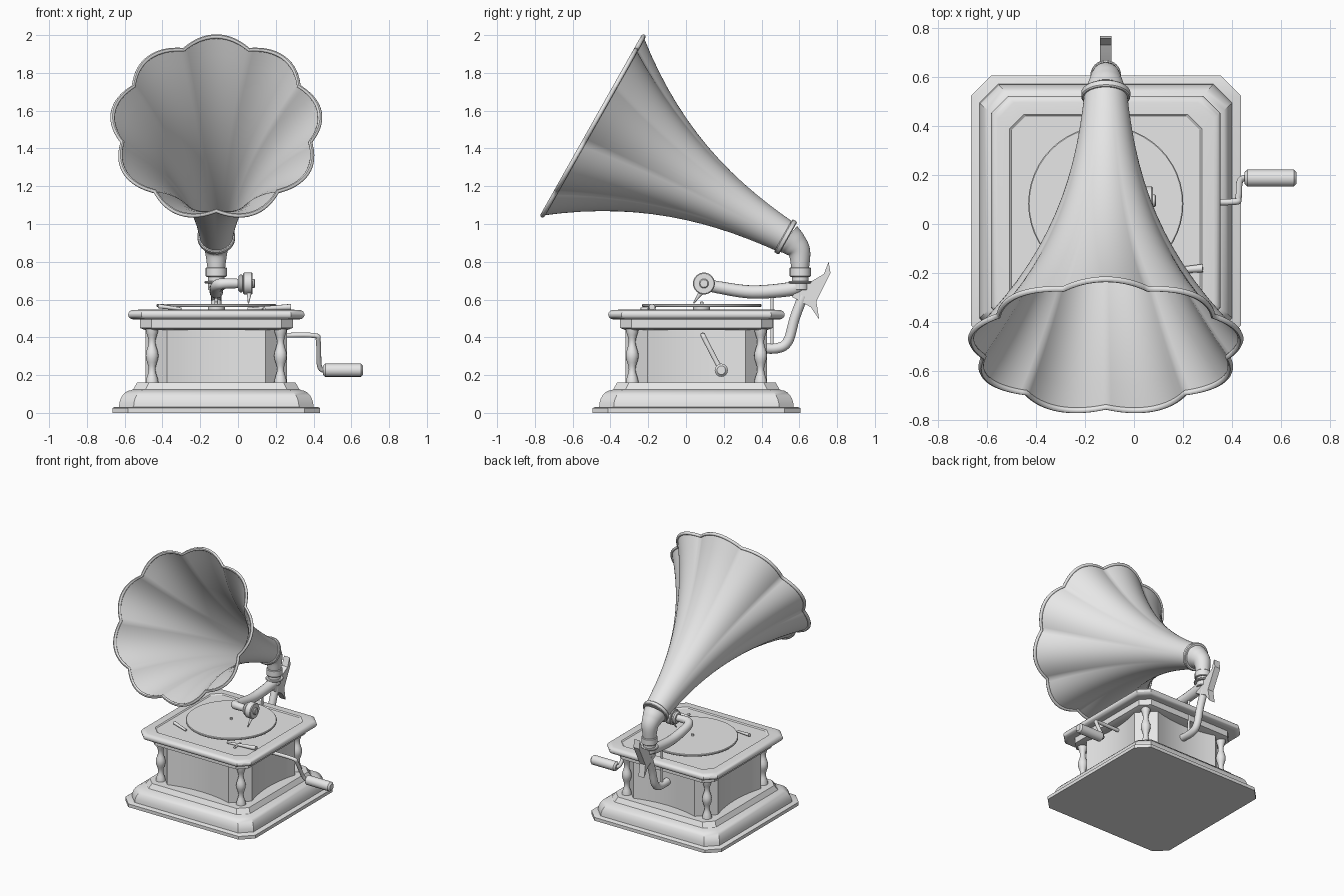
import bpy, bmesh
from math import cos, sin, pi, tau, radians
from mathutils import Vector

if "Cube" in bpy.data.objects:
    bpy.data.objects.remove(bpy.data.objects["Cube"])

grey = bpy.data.materials.new("plain grey")
grey.use_nodes = True
grey.diffuse_color = (0.8, 0.8, 0.8, 1)
grey.node_tree.nodes["Principled BSDF"].inputs["Base Color"].default_value = grey.diffuse_color

X_AXIS, Y_AXIS, Z_AXIS = Vector((1, 0, 0)), Vector((0, 1, 0)), Vector((0, 0, 1))
CENTRE_X, CENTRE_Y = -0.115, 0.055


def steps(count):
    """Evenly spaced fractions from zero to one."""
    return [index / count for index in range(count + 1)]


def turns(count):
    """Evenly spaced angles around a full circle."""
    return [tau * index / count for index in range(count)]


def loft(name, rings, caps=True, sharp=35):
    """Skin a list of closed rings that have equal point counts."""
    bm = bmesh.new()
    loops = [[bm.verts.new(point) for point in ring] for ring in rings]
    for lower, upper in zip(loops, loops[1:]):
        for index in range(len(lower)):
            bm.faces.new((lower[index - 1], lower[index], upper[index], upper[index - 1]))
    if caps:
        bm.faces.new(loops[0])
        bm.faces.new(loops[-1])
    bmesh.ops.recalc_face_normals(bm, faces=bm.faces)
    mesh = bpy.data.meshes.new(name)
    bm.to_mesh(mesh)
    bm.free()
    mesh.materials.append(grey)
    part = bpy.data.objects.new(name, mesh)
    bpy.context.collection.objects.link(part)
    bpy.ops.object.select_all(action='DESELECT')
    part.select_set(True)
    bpy.context.view_layer.objects.active = part
    bpy.ops.object.shade_smooth_by_angle(angle=radians(sharp))


def circle(centre, across, radius, sides):
    first, second = across
    return [centre + radius * (cos(angle) * first + sin(angle) * second) for angle in turns(sides)]


def lathe(name, base, axis, profile, sides=24):
    """Turn (distance, radius) pairs about an axis."""
    first = axis.orthogonal().normalized()
    across = (first, axis.cross(first))
    loft(name, [circle(Vector(base) + axis * along, across, radius, sides)
                for along, radius in profile])


def disc(name, base, axis, length, radius, bevel, sides=24):
    """Cylinder with bevelled rims."""
    lathe(name, base, axis, [(0, radius - bevel), (bevel, radius),
                             (length - bevel, radius), (length, radius - bevel)], sides)


def tube(name, start_radius, end_radius, stops, sides=16, smooth=6):
    """Sweep a tapering round section along a smooth path."""
    ends = [Vector(stop) for stop in stops]
    ends = [2 * ends[0] - ends[1]] + ends + [2 * ends[-1] - ends[-2]]
    path = []
    for a, b, c, d in zip(ends, ends[1:], ends[2:], ends[3:]):
        for t in steps(smooth)[:-1]:
            path.append(b + (c - a) * t / 2 + (a - 2.5 * b + 2 * c - d / 2) * t * t
                        + (3 * b - a - 3 * c + d) * t ** 3 / 2)
    path.append(ends[-2])
    rings = []
    first = (path[1] - path[0]).orthogonal()
    for index, fraction in enumerate(steps(len(path) - 1)):
        tangent = (path[min(index + 1, len(path) - 1)] - path[max(index - 1, 0)]).normalized()
        first = (first - tangent * first.dot(tangent)).normalized()
        radius = start_radius + (end_radius - start_radius) * fraction
        rings.append(circle(path[index], (first, tangent.cross(first)), radius, sides))
    loft(name, rings, sharp=50)


def in_line(*stops):
    """Place (y, z) stops on the centre plane."""
    return [(CENTRE_X, y, z) for y, z in stops]


def octagon(half, z):
    """Square outline with cut corners."""
    flat = 0.85 * half
    corners = []
    for angle in turns(4):
        for side in (-flat, flat):
            corners.append((CENTRE_X + half * cos(angle) - side * sin(angle),
                            CENTRE_Y + half * sin(angle) + side * cos(angle), z))
    return corners


def moulding(name, *outline):
    loft(name, [octagon(half, z) for half, z in outline], sharp=25)


def cabinet_outline(z):
    """Shallow concave sides with cut corners."""
    points = []
    for angle in turns(4):
        for fraction in steps(10):
            bow = 2 * fraction - 1
            out, side = 0.335 + 0.04 * bow * bow, 0.26 * bow
            points.append((CENTRE_X + out * cos(angle) - side * sin(angle),
                           CENTRE_Y + out * sin(angle) + side * cos(angle), z))
    return points


# Cabinet: stepped plinth, body, frieze and moulded lid
moulding("plinth_foot", (0.55, 0), (0.55, 0.025), (0.54, 0.03))
quarter = [pi / 2 * fraction for fraction in steps(6)]
moulding("plinth", *[(0.45 + 0.065 * cos(a), 0.03 + 0.09 * sin(a)) for a in quarter],
         (0.44, 0.125), (0.42, 0.16))
loft("cabinet_body", [cabinet_outline(0.155), cabinet_outline(0.45)])
moulding("frieze", (0.38, 0.44), (0.405, 0.45), (0.405, 0.5))
half_round = [pi * fraction - pi / 2 for fraction in steps(8)]
moulding("lid", *[(0.44 + 0.027 * cos(a), 0.52 + 0.025 * sin(a)) for a in half_round],
         (0.392, 0.547), (0.384, 0.54))

# Turned corner columns
baluster = [(0.29 * f, 0.026 + 0.008 * cos(2 * tau * f)) for f in steps(16)]
for front_back, y_sign in (("front", -1), ("back", 1)):
    for left_right, x_sign in (("left", 1), ("right", -1)):
        foot = (CENTRE_X + 0.34 * x_sign, CENTRE_Y + 0.34 * y_sign, 0.158)
        lathe(f"{front_back}_{left_right}_column", foot, Z_AXIS, baluster, sides=16)

# Turntable on its hub, with a spindle
disc("turntable_hub", (CENTRE_X, 0.083, 0.53), Z_AXIS, 0.04, 0.045, 0.002)
disc("turntable", (CENTRE_X, 0.083, 0.56), Z_AXIS, 0.016, 0.316, 0.004, sides=48)
disc("spindle", (CENTRE_X, 0.083, 0.57), Z_AXIS, 0.02, 0.009, 0.003, sides=12)

# Brake and speed levers
tube("brake_lever", 0.007, 0.017, [(0.05, -0.2, 0.55), (0.28, -0.18, 0.56)], sides=10)
tube("brake_arm", 0.008, 0.008, [(0.14, -0.24, 0.55), (0.13, -0.16, 0.55)], sides=10)
tube("speed_lever", 0.012, 0.008, [(-0.42, -0.17, 0.565), (-0.3, -0.2, 0.55)], sides=10)

# Winding crank
tube("crank_arm", 0.013, 0.013, [(0.2, 0.09, 0.41), (0.4, 0.09, 0.41), (0.425, 0.105, 0.38),
                                 (0.43, 0.17, 0.255), (0.45, 0.187, 0.226), (0.48, 0.187, 0.226)])
disc("crank_handle", (0.45, 0.187, 0.226), X_AXIS, 0.213, 0.035, 0.012, sides=16)

# Horn: flared shell whose flutes deepen into nine petals
NECK = Vector((CENTRE_X, 0.53, 0.93))
HORN_AXIS = Vector((0, -0.871, 0.491))
HORN_UP = HORN_AXIS.cross(X_AXIS)
if HORN_UP.z < 0:
    HORN_UP.negate()
LENGTH, PETALS = 1.18, 9


def petal_ring(along, radius):
    depth = 0.09 * (along / LENGTH) ** 2
    ring = []
    for angle in turns(PETALS * 16):
        reach = radius * (1 - depth * (1 - abs(cos(PETALS * angle / 2))))
        ring.append(NECK + HORN_AXIS * along
                    + reach * (cos(angle) * HORN_UP + sin(angle) * X_AXIS))
    return ring


def flare(along):
    return 0.087 + 0.1 * along + 0.235 * along ** 2.4


rim_radius, bead = flare(LENGTH), 0.012
loft("horn", [petal_ring(LENGTH * f, flare(LENGTH * f)) for f in steps(14)], caps=False, sharp=60)
loft("horn_rim", [petal_ring(LENGTH + bead * cos(tau * f), rim_radius + bead * sin(tau * f))
                  for f in steps(8)], caps=False, sharp=60)
disc("horn_collar", NECK - HORN_AXIS * bead, HORN_AXIS, 0.03, 0.1, 0.005, sides=32)

# Elbow and swivel joint
tube("horn_elbow", 0.085, 0.046, in_line((0.535, 0.925), (0.57, 0.895), (0.6, 0.85), (0.605, 0.76)),
     sides=24)
joint = Vector((CENTRE_X, 0.605, 0))
for name, bottom, height, radius in (("swivel_post", 0.65, 0.1, 0.044),
                                     ("swivel_flange", 0.685, 0.012, 0.063),
                                     ("swivel_ring", 0.72, 0.05, 0.056)):
    disc(name, joint + bottom * Z_AXIS, Z_AXIS, height, radius, 0.004)

# Tone arm, sound box and needle
tube("tone_arm", 0.04, 0.025, in_line((0.605, 0.68), (0.55, 0.655), (0.35, 0.64), (0.17, 0.665))
     + [(-0.1, 0.11, 0.68), (-0.06, 0.095, 0.685), (0.01, 0.095, 0.685)])
sound_box = Vector((0, 0.095, 0.685))
disc("sound_box_back", sound_box, X_AXIS, 0.03, 0.047, 0.01, sides=32)
disc("sound_box", sound_box + 0.027 * X_AXIS, X_AXIS, 0.05, 0.058, 0.005, sides=32)
disc("sound_box_boss", sound_box + 0.07 * X_AXIS, X_AXIS, 0.02, 0.025, 0.005)
tube("needle", 0.015, 0.003, [(0.06, 0.085, 0.645), (0.055, 0.04, 0.58)], sides=8)

# Rear bracket carrying the horn
tube("bracket", 0.027, 0.027, in_line((0.36, 0.345), (0.48, 0.342), (0.54, 0.38),
                                      (0.575, 0.5), (0.62, 0.62)))
tube("lid_post", 0.009, 0.009, in_line((0.455, 0.36), (0.455, 0.62)), sides=10)
hook = in_line((0.56, 0.615), (0.66, 0.56), (0.705, 0.495), (0.69, 0.59), (0.765, 0.74),
               (0.755, 0.8), (0.73, 0.735), (0.6, 0.66))
loft("bracket_hook", [[Vector(point) + X_AXIS * shift for point in hook]
                      for shift in (-0.024, 0.024)])
